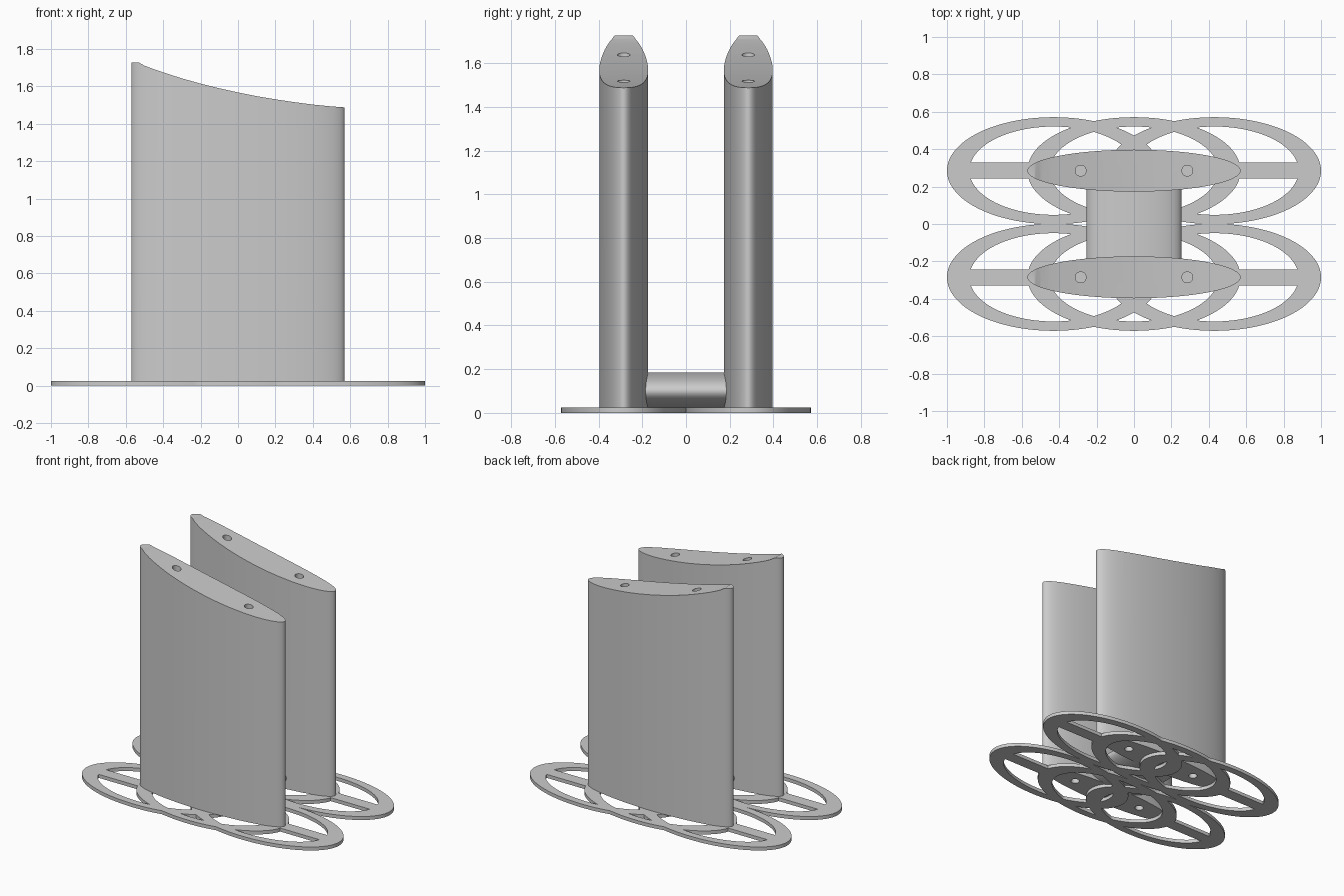
import bpy, bmesh, math
from mathutils import Vector

if "Cube" in bpy.data.objects:
    bpy.data.objects.remove(bpy.data.objects["Cube"])

grey = bpy.data.materials.new("plain_grey")
grey.use_nodes = True
grey.diffuse_color = (0.6, 0.6, 0.6, 1)
grey.node_tree.nodes["Principled BSDF"].inputs["Base Color"].default_value = (0.6, 0.6, 0.6, 1)

PLATE = 0.025      # thickness of the base rings
ROW = 0.285        # distance of each blade from the centre line


def prism(name, points, direction):
    """Closed solid: a flat outline swept along a direction."""
    bm = bmesh.new()
    face = bm.faces.new([bm.verts.new(p) for p in points])
    swept = bmesh.ops.extrude_face_region(bm, geom=[face])
    verts = [g for g in swept["geom"] if isinstance(g, bmesh.types.BMVert)]
    bmesh.ops.translate(bm, verts=verts, vec=Vector(direction))
    bmesh.ops.recalc_face_normals(bm, faces=bm.faces)
    mesh = bpy.data.meshes.new(name)
    bm.to_mesh(mesh)
    bm.free()
    mesh.materials.append(grey)
    obj = bpy.data.objects.new(name, mesh)
    bpy.context.collection.objects.link(obj)
    return obj


def ellipse(cx, cy, rx, ry, z, count=128):
    angles = [math.tau * i / count for i in range(count)]
    return [(cx + rx * math.cos(a), cy + ry * math.sin(a), z) for a in angles]


def combine(obj, tool, operation):
    """Apply a boolean and drop the tool."""
    mod = obj.modifiers.new("combine", "BOOLEAN")
    mod.operation, mod.solver, mod.object = operation, "EXACT", tool
    bpy.context.view_layer.update()
    graph = bpy.context.evaluated_depsgraph_get()
    mesh = bpy.data.meshes.new_from_object(obj.evaluated_get(graph))
    obj.modifiers.clear()
    obj.data = mesh
    bpy.data.objects.remove(tool)


def smooth(obj):
    bpy.ops.object.select_all(action="DESELECT")
    obj.select_set(True)
    bpy.context.view_layer.objects.active = obj
    bpy.ops.object.shade_smooth_by_angle(angle=math.radians(35))


def ring(cx, cy):
    obj = prism("ring", ellipse(cx, cy, 0.57, 0.286, 0), (0, 0, PLATE))
    hole = prism("ring_hole", ellipse(cx, cy, 0.45, 0.236, -0.1), (0, 0, 0.3))
    combine(obj, hole, "DIFFERENCE")
    return obj


def base(name, cy):
    """Three overlapping rings with a flat bar at each end."""
    obj = ring(0, cy)
    obj.name = name
    for side in (-1, 1):
        combine(obj, ring(side * 0.43, cy), "UNION")
        x0, x1 = sorted((side * 0.51, side * 0.93))
        bar = prism("bar", [(x0, cy - 0.043, 0), (x1, cy - 0.043, 0),
                            (x1, cy + 0.043, 0), (x0, cy + 0.043, 0)], (0, 0, PLATE))
        combine(obj, bar, "UNION")
    smooth(obj)


# Sloping top edge of the blades
slope = [(-0.53, 1.728), (-0.5, 1.711), (-0.45, 1.692), (-0.4, 1.675), (-0.3, 1.643),
         (-0.2, 1.615), (-0.1, 1.59), (0, 1.568), (0.1, 1.548), (0.2, 1.531),
         (0.3, 1.516), (0.4, 1.503), (0.5, 1.493), (0.57, 1.488)]


def blade(name, cy):
    obj = prism(name, ellipse(0, cy, 0.57, 0.112, PLATE), (0, 0, 1.9))
    outline = [(-0.7, 1.728)] + slope + [(0.7, 1.476), (0.7, 2.2), (-0.7, 2.2)]
    cutter = prism("top_cutter", [(x, cy - 0.3, z) for x, z in outline], (0, 0.6, 0))
    combine(obj, cutter, "DIFFERENCE")
    # Blind peg holes at the top and underneath
    for x, top in ((-0.285, 1.64), (0.285, 1.52)):
        for z, height in ((top - 0.12, 0.4), (-0.1, 0.22)):
            peg = prism("peg_cutter", ellipse(x, cy, 0.029, 0.029, z, 32), (0, 0, height))
            combine(obj, peg, "DIFFERENCE")
    smooth(obj)


for label, cy in (("front", -ROW), ("back", ROW)):
    base(label + "_base_rings", cy)
    blade(label + "_blade", cy)

# Oval cross tube joining the two blades
tube = prism("cross_tube", [(x, -0.185, z) for x, z, _ in ellipse(0, 0.1, 0.253, 0.085, 0)],
             (0, 0.37, 0))
smooth(tube)
